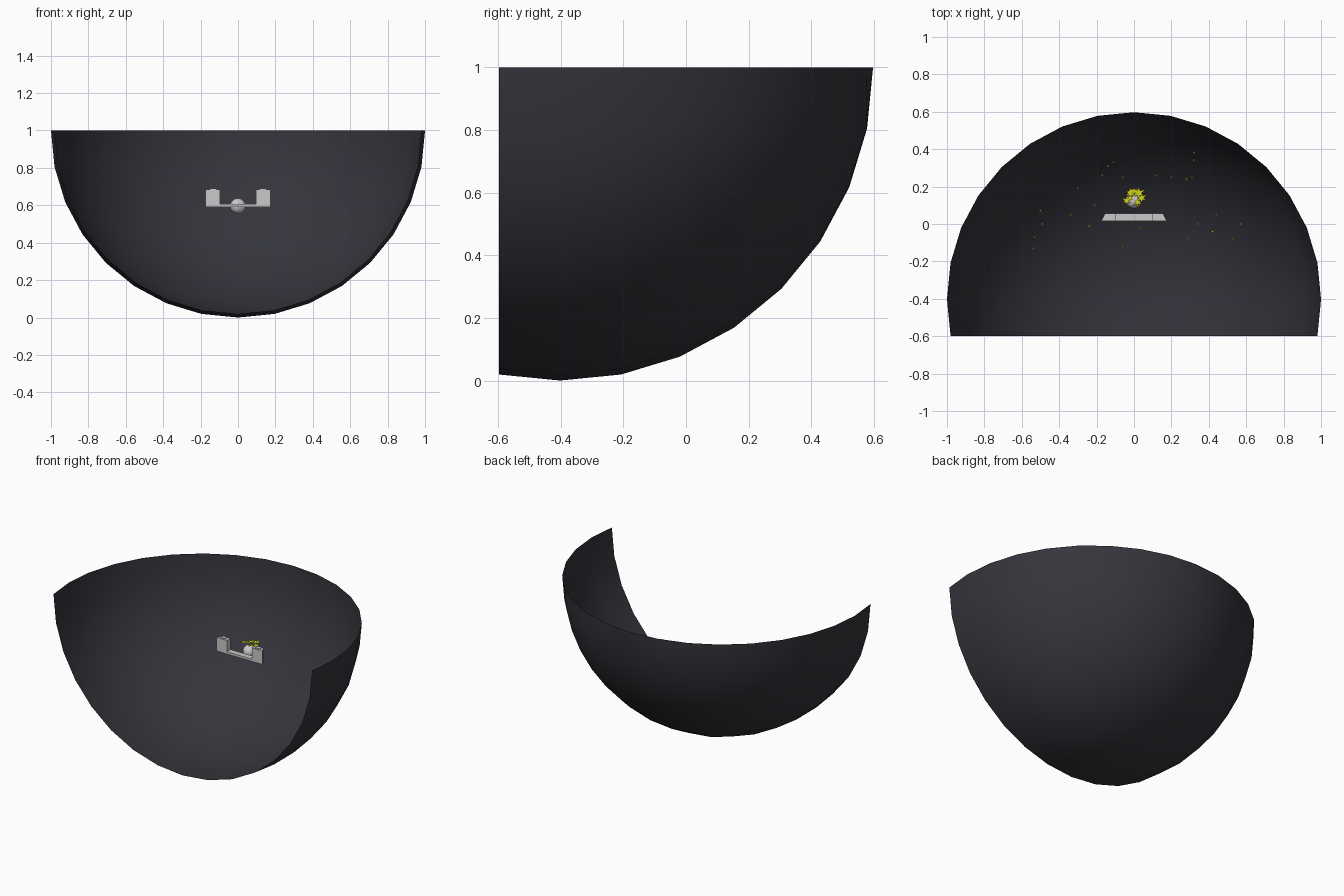
import bpy, bmesh, math, random
from mathutils import Matrix

cube = bpy.data.objects.get("Cube")
if cube:
    bpy.data.objects.remove(cube, do_unlink=True)
random.seed(4)


def material(name, rgb):
    m = bpy.data.materials.new(name)
    m.use_nodes = True
    m.diffuse_color = (*rgb, 1)
    m.node_tree.nodes["Principled BSDF"].inputs["Base Color"].default_value = (*rgb, 1)
    return m


charcoal = material("charcoal", (0.035, 0.035, 0.045))
grey = material("light grey", (0.6, 0.59, 0.59))
yellow = material("acid yellow", (0.62, 0.66, 0.01))


def add(name, bm, mat, smooth=False):
    mesh = bpy.data.meshes.new(name)
    bm.to_mesh(mesh)
    bm.free()
    mesh.materials.append(mat)
    mesh.polygons.foreach_set("use_smooth", [smooth] * len(mesh.polygons))
    obj = bpy.data.objects.new(name, mesh)
    bpy.context.collection.objects.link(obj)
    return obj


def prism(name, outline, z0, z1, mat):
    bm = bmesh.new()
    face = bm.faces.new([bm.verts.new((x, y, z0)) for x, y in outline])
    top = bmesh.ops.extrude_face_region(bm, geom=[face])["geom"]
    bmesh.ops.translate(bm, vec=(0, 0, z1 - z0),
                        verts=[v for v in top if isinstance(v, bmesh.types.BMVert)])
    bmesh.ops.recalc_face_normals(bm, faces=bm.faces)
    return add(name, bm, mat)


# Open bowl: a sphere with its poles along y, cut above the rim and in front
step = math.sin(math.radians(11.25))
bm = bmesh.new()
bmesh.ops.create_uvsphere(bm, u_segments=32, v_segments=16, radius=1,
                          matrix=Matrix.Rotation(math.pi / 2, 4, 'X'))
bmesh.ops.delete(bm, context='VERTS',
                 geom=[v for v in bm.verts if v.co.z > 0.01 or v.co.y < -step - 0.01])
bmesh.ops.translate(bm, vec=(0, (step - 1) / 2, 1), verts=bm.verts)
add("bowl_shell", bm, charcoal, True)

# Bracket: thin bar with an upright block at each end, chamfered at the back
prism("bracket_bar", [(-0.175, 0.015), (0.175, 0.015), (0.155, 0.055), (-0.155, 0.055)],
      0.592, 0.608, grey)
for side, label in ((1, "left"), (-1, "right")):
    prism("bracket_post_" + label,
          [(side * x, y) for x, y in ((0.095, 0.015), (0.175, 0.015), (0.155, 0.055), (0.095, 0.055))],
          0.605, 0.685, grey)
    prism("post_cap_" + label,
          [(side * x, y) for x, y in ((0.115, 0.022), (0.15, 0.022), (0.145, 0.048), (0.115, 0.048))],
          0.685, 0.69, grey)

# Ball behind the bracket
bm = bmesh.new()
bmesh.ops.create_uvsphere(bm, u_segments=24, v_segments=12, radius=0.042,
                          matrix=Matrix.Translation((0, 0.125, 0.596)))
add("ball", bm, grey, True)


def flake(bm, x, y, z, size, points):
    # Flat star-like patch with uneven points
    ring = []
    for i in range(points * 2):
        a = math.pi * i / points
        r = size * (random.uniform(0.7, 1.1) if i % 2 else 0.35)
        ring.append(bm.verts.new((x + r * math.cos(a), y + r * math.sin(a), z)))
    bm.faces.new(ring)


# Flat ragged splash above the ball
bm = bmesh.new()
for x, y, size in ((-0.02, 0.165, 0.035), (0.025, 0.165, 0.042), (0.04, 0.14, 0.036),
                   (-0.04, 0.125, 0.03), (0.02, 0.115, 0.03), (0, 0.175, 0.028),
                   (-0.02, 0.14, 0.025)):
    flake(bm, x, y, random.uniform(0.638, 0.652), size, 6)
add("splash", bm, yellow)

# Scattered droplets, all flat
spots = ((-0.54, -0.13, 0.62), (-0.53, -0.07, 0.7), (-0.5, 0.07, 0.7), (-0.49, 0, 0.66),
         (-0.34, 0.05, 0.65), (-0.3, 0.19, 0.7), (-0.24, -0.01, 0.62), (-0.21, 0.1, 0.65),
         (-0.17, 0.26, 0.68), (-0.14, 0.31, 0.7), (-0.11, 0.33, 0.72), (-0.06, -0.12, 0.6),
         (-0.06, 0.25, 0.66), (0.03, -0.02, 0.6), (0.12, 0.26, 0.66), (0.2, 0.25, 0.7),
         (0.28, 0.24, 0.66), (0.31, 0.25, 0.68), (0.32, 0.38, 0.7), (0.32, 0.34, 0.66),
         (0.29, -0.08, 0.62), (0.34, 0, 0.64), (0.42, -0.04, 0.64), (0.44, 0.05, 0.64),
         (0.53, -0.08, 0.7), (0.57, 0, 0.78))
bm = bmesh.new()
for x, y, z in spots:
    flake(bm, x, y, z, 0.011, 4)
add("droplets", bm, yellow)
